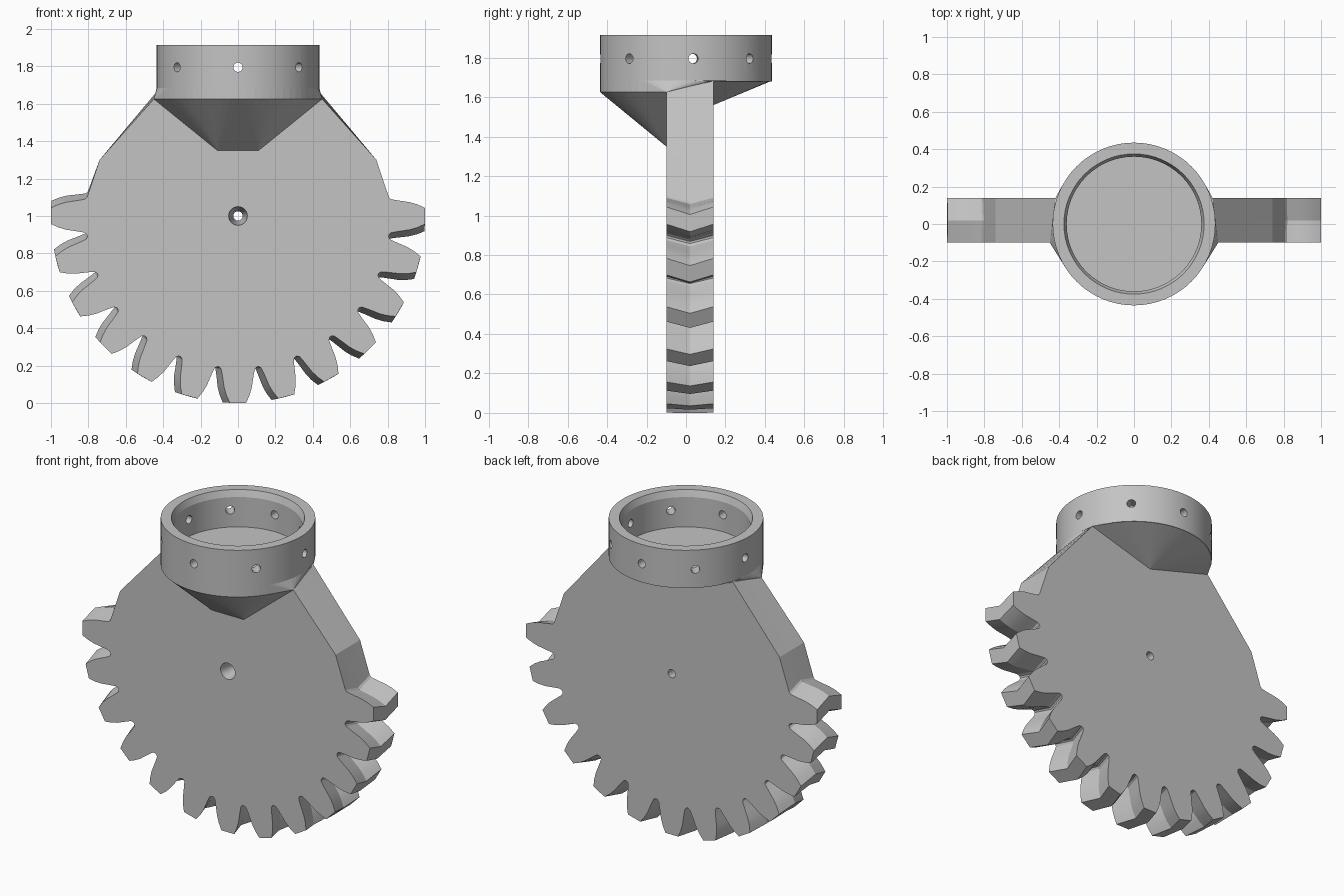
import bpy
import bmesh
from math import sin, cos, pi, radians
from mathutils import Matrix, Vector

cube = bpy.data.objects.get("Cube")
if cube:
    bpy.data.objects.remove(cube, do_unlink=True)

# Single material
grey = bpy.data.materials.new("plain_grey")
grey.use_nodes = True
colour = (0.55, 0.55, 0.55, 1)
grey.diffuse_color = colour
grey.node_tree.nodes["Principled BSDF"].inputs["Base Color"].default_value = colour

RING_R = 0.435
FRONT, MID, BACK = -0.10, 0.02, 0.14
AXLE_Z = 1.0


def finish(bm, name):
    bmesh.ops.recalc_face_normals(bm, faces=bm.faces)
    mesh = bpy.data.meshes.new(name)
    bm.to_mesh(mesh)
    bm.free()
    mesh.materials.append(grey)
    obj = bpy.data.objects.new(name, mesh)
    bpy.context.collection.objects.link(obj)
    return obj


def loft(bm, loops):
    """Skin matching closed loops of points and cap both ends."""
    rows = [[bm.verts.new(p) for p in loop] for loop in loops]
    n = len(rows[0])
    for a, b in zip(rows, rows[1:]):
        for i in range(n):
            j = (i + 1) % n
            bm.faces.new((a[i], a[j], b[j], b[i]))
    bm.faces.new(rows[0])
    bm.faces.new(rows[-1])


def lathe(bm, profile, sides, matrix=Matrix()):
    """Revolve (radius, height) points around local z."""
    loft(bm, [[matrix @ Vector((r * cos(2 * pi * i / sides), r * sin(2 * pi * i / sides), h))
               for i in range(sides)] for r, h in profile])


def cut(obj, bm):
    """Subtract a cutter, bake the result and remove the cutter."""
    cutter = finish(bm, "cutter")
    cutter.hide_render = True
    mod = obj.modifiers.new("cut", "BOOLEAN")
    mod.operation = "DIFFERENCE"
    mod.solver = "EXACT"
    mod.object = cutter
    bpy.context.view_layer.update()
    deps = bpy.context.evaluated_depsgraph_get()
    baked = bpy.data.meshes.new_from_object(obj.evaluated_get(deps))
    obj.modifiers.remove(mod)
    obj.data = baked
    bpy.data.objects.remove(cutter, do_unlink=True)


def hull(name, points):
    bm = bmesh.new()
    for p in points:
        bm.verts.new(p)
    res = bmesh.ops.convex_hull(bm, input=bm.verts)
    loose = [v for v in bm.verts if not v.link_faces]
    bmesh.ops.delete(bm, geom=loose, context="VERTS")
    return finish(bm, name)


# Sector gear plate with herringbone teeth (angle from straight down, radius)
FLANK = [(7.1, 0.813), (6.3, 0.822), (5.8, 0.845), (5.2, 0.88),
         (4.6, 0.92), (3.7, 0.96), (2.5, 1.0)]
TOOTH = [(-a, r) for a, r in FLANK] + [(a, r) for a, r in reversed(FLANK)]


def gear_loop(y, twist, top_x, top_z):
    pts = []
    for k in range(-6, 7):
        for a, r in TOOTH:
            t = radians(15 * k + a + twist)
            pts.append((r * sin(t), y, AXLE_Z - r * cos(t)))
    # sloping shoulders up to the collar
    pts += [(0.74, y, 1.30), (top_x, y, top_z), (-top_x, y, top_z), (-0.74, y, 1.30)]
    return pts


bm = bmesh.new()
loft(bm, [gear_loop(FRONT, 0, 0.45, 1.625),
          gear_loop(MID, -2.2, 0.435, 1.655),
          gear_loop(BACK, 0, 0.42, 1.682)])
gear = finish(bm, "sector_gear")

# Countersunk axle hole
bm = bmesh.new()
to_back = Matrix.Translation((0, 0, AXLE_Z)) @ Matrix.Rotation(-pi / 2, 4, "X")
lathe(bm, [(0.052, FRONT - 0.02), (0.048, FRONT + 0.02), (0.025, MID), (0.025, BACK + 0.05)],
      24, to_back)
cut(gear, bm)

# Collar cup with a chamfered mouth
bm = bmesh.new()
lathe(bm, [(RING_R, 1.68), (RING_R, 1.915), (0.375, 1.915), (0.36, 1.875), (0.36, 1.69)], 64)
collar = finish(bm, "collar")

# Radial screw holes, mirrored left and right
bm = bmesh.new()
for a in (0, 48.6, -48.6, 94.9, -94.9, 138, -138, 180):
    m = (Matrix.Translation((0, 0, 1.795)) @ Matrix.Rotation(radians(a), 4, "Z")
         @ Matrix.Rotation(pi / 2, 4, "X"))
    lathe(bm, [(0.025, 0.3), (0.025, 0.5)], 16, m)
cut(collar, bm)

# Wedge supports under the collar
circle = [(RING_R * cos(2 * pi * i / 64), RING_R * sin(2 * pi * i / 64)) for i in range(64)]
front_points = [(x, y, 1.625) for x, y in circle if y <= FRONT]
front_points += [(x, y, 1.683) for x, y in circle if y <= BACK]
for s in (-1, 1):
    front_points += [(s * 0.45, FRONT, 1.625), (s * 0.11, FRONT, 1.35)]
hull("front_support", front_points)

back_points = [(x, y, 1.683) for x, y in circle if y >= MID]
back_points += [(0, BACK, 1.56), (0.42, BACK, 1.68), (-0.42, BACK, 1.68)]
hull("back_support", back_points)

# Smooth the curved gear flanks and collar wall, keep hard edges
bpy.ops.object.select_all(action="DESELECT")
for obj in (gear, collar):
    obj.select_set(True)
bpy.context.view_layer.objects.active = gear
bpy.ops.object.shade_smooth_by_angle(angle=radians(15))
